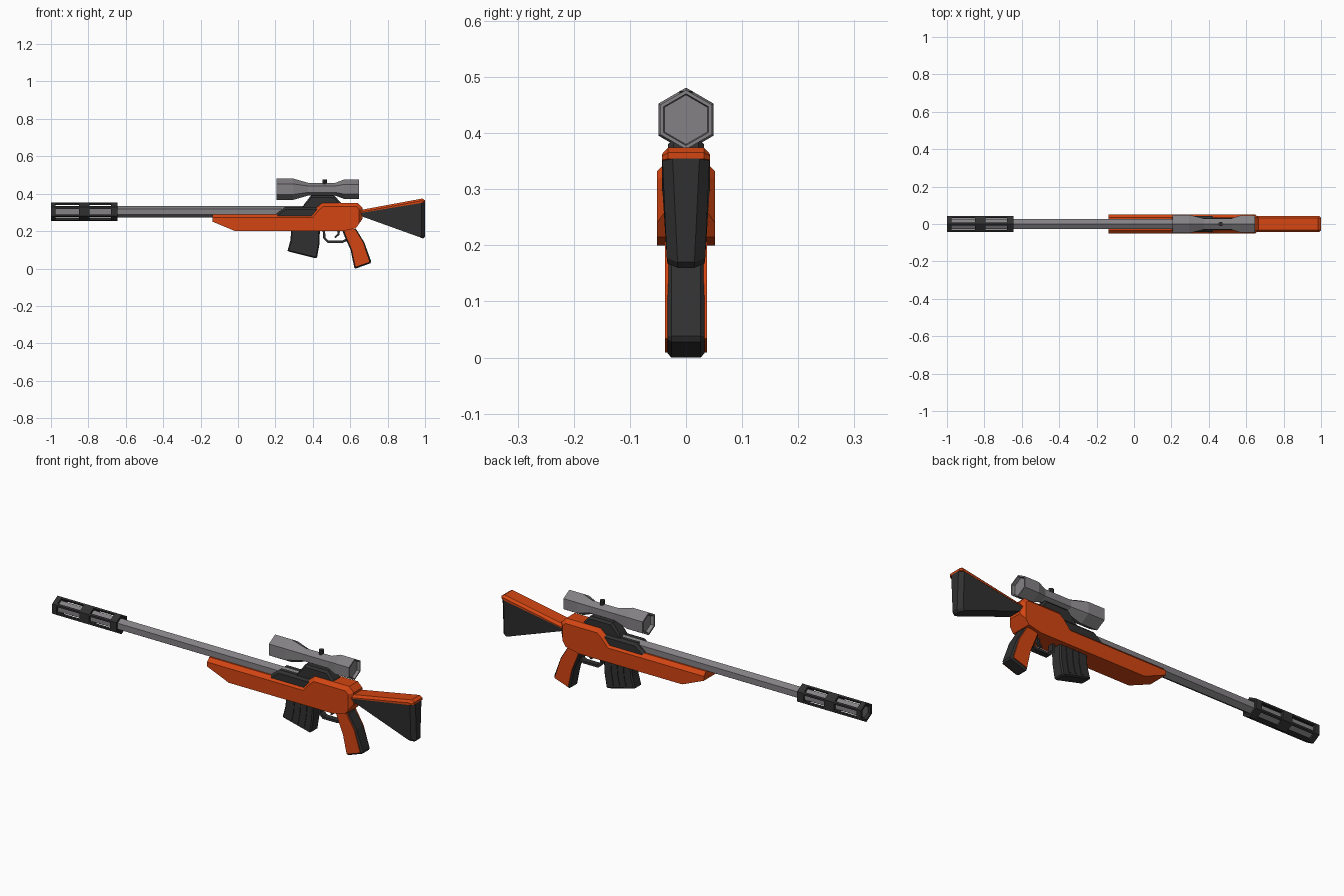
import bpy, bmesh, math
from mathutils import Vector

if "Cube" in bpy.data.objects:
    bpy.data.objects.remove(bpy.data.objects["Cube"])


def material(name, rgb):
    m = bpy.data.materials.new(name)
    m.use_nodes = True
    m.diffuse_color = (*rgb, 1)
    m.node_tree.nodes["Principled BSDF"].inputs["Base Color"].default_value = (*rgb, 1)
    return m


ORANGE = material("burnt orange", (0.65, 0.06, 0.006))
DARK = material("charcoal", (0.03, 0.03, 0.03))
GRAY = material("steel gray", (0.23, 0.22, 0.23))


def finish(name, bm, mat):
    bmesh.ops.recalc_face_normals(bm, faces=bm.faces)
    mesh = bpy.data.meshes.new(name)
    bm.to_mesh(mesh)
    bm.free()
    mesh.materials.append(mat)
    ob = bpy.data.objects.new(name, mesh)
    bpy.context.collection.objects.link(ob)
    return ob


def prism(name, outline, half, mat, chamfer=0, rule=None, y=0, width=None):
    """Side outline in x, z thickened along y; rim edges picked by rule are chamfered."""
    bm = bmesh.new()
    sides = []
    for s in (-1, 1):
        vs = [bm.verts.new((x, y + s * (width(x, z) if width else half), z)) for x, z in outline]
        sides.append(vs)
        bm.faces.new(vs)
    n = len(outline)
    for i in range(n):
        j = (i + 1) % n
        bm.faces.new((sides[0][i], sides[0][j], sides[1][j], sides[1][i]))
    bmesh.ops.recalc_face_normals(bm, faces=bm.faces)
    if chamfer:
        rims = [e for vs in sides for i in range(n)
                for e in [bm.edges.get((vs[i], vs[(i + 1) % n]))]
                if rule is None or rule((vs[i].co + vs[(i + 1) % n].co) / 2)]
        bmesh.ops.bevel(bm, geom=rims, offset=chamfer, segments=1, affect='EDGES')
    return finish(name, bm, mat)


def hex_lathe(name, profile, z, mat, closed=False, sides=6):
    """Hexagonal lathe around the x axis, with a corner pointing up."""
    bm = bmesh.new()
    rings = []
    for x, r in profile:
        rings.append([bm.verts.new((x, r * math.sin(math.tau * k / sides),
                                    z + r * math.cos(math.tau * k / sides)))
                      for k in range(sides)])
    pairs = list(zip(rings, rings[1:]))
    if closed:
        pairs.append((rings[-1], rings[0]))
    else:
        bm.faces.new(rings[0])
        bm.faces.new(rings[-1])
    for a, b in pairs:
        for k in range(sides):
            j = (k + 1) % sides
            bm.faces.new((a[k], a[j], b[j], b[k]))
    return finish(name, bm, mat)


# Stock body with chamfered upper edges
prism("stock_body", [(-0.135, 0.25), (-0.015, 0.2), (0.56, 0.2), (0.63, 0.215),
                     (0.665, 0.265), (0.665, 0.325), (0.64, 0.35), (0.45, 0.35),
                     (0.42, 0.325), (0.39, 0.29), (-0.135, 0.29)],
      0.052, ORANGE, 0.018, lambda c: c.z > 0.28 and c.x > -0.13)

# Barrel
AXIS = 0.304
hex_lathe("barrel", [(-0.99, 0.02), (-0.99, 0.03), (0.42, 0.03)], AXIS, GRAY)

# Slotted muzzle shroud: three collars joined by corner bars
OUT, INN = 0.049, 0.037
for name, a, b in (("front", -1, -0.975), ("middle", -0.85, -0.795), ("rear", -0.68, -0.645)):
    hex_lathe("muzzle_collar_" + name, [(a, INN), (a, OUT), (b, OUT), (b, INN)],
              AXIS, DARK, closed=True)
hex_lathe("muzzle_back_plate", [(-0.66, 0.042), (-0.65, 0.042)], AXIS, DARK)
bm = bmesh.new()
for k in range(6):
    t = math.tau * k / 6
    out = Vector((0, math.sin(t), math.cos(t)))
    # each bar wraps a corner: a five-point section following both flats
    legs = [Vector((0, math.sin(t + s), math.cos(t + s))) for s in (-math.tau / 3, math.tau / 3)]
    p = out * OUT
    section = [p + legs[0] * 0.009, p, p + legs[1] * 0.009,
               out * (OUT - 0.012) + legs[1] * 0.004, out * (OUT - 0.012) + legs[0] * 0.004]
    ends = [[bm.verts.new(v + Vector((x, 0, AXIS))) for v in section] for x in (-0.985, -0.66)]
    for e in ends:
        bm.faces.new(e)
    for i in range(5):
        j = (i + 1) % 5
        bm.faces.new((ends[0][i], ends[0][j], ends[1][j], ends[1][i]))
finish("muzzle_bars", bm, DARK)

# Receiver and scope mount
prism("receiver", [(0.19, 0.28), (0.25, 0.328), (0.50, 0.328), (0.50, 0.28)],
      0.042, DARK, 0.012, lambda c: c.z > 0.29)
prism("scope_mount", [(0.34, 0.32), (0.355, 0.345), (0.39, 0.39), (0.515, 0.39),
                      (0.55, 0.352), (0.55, 0.32)],
      0.032, DARK, 0.01, lambda c: c.z > 0.36)

# Scope with recessed lenses at both ends
hex_lathe("scope", [(0.222, 0.042), (0.206, 0.047), (0.206, 0.057), (0.295, 0.057),
                    (0.375, 0.034), (0.52, 0.034), (0.57, 0.053), (0.647, 0.053),
                    (0.647, 0.046), (0.632, 0.044)], 0.424, GRAY)
bpy.ops.mesh.primitive_cylinder_add(vertices=8, radius=0.012, depth=0.03,
                                    location=(0.463, 0, 0.46))
knob = bpy.context.object
knob.name = "scope_knob"
knob.data.materials.append(DARK)

# Butt: dark wedge narrowing downward, with an orange cheek strip on top
butt = prism("butt", [(0.65, 0.283), (0.97, 0.168), (0.99, 0.16), (1.0, 0.17),
                      (1.0, 0.355), (0.65, 0.298)],
             0.04, DARK, 0.018, lambda c: c.x > 0.985,
             width=lambda x, z: 0.042 if z > 0.29 else 0.033)
prism("cheek_strip", [(0.65, 0.296), (1.0, 0.354), (1.0, 0.365), (0.985, 0.374), (0.65, 0.312)],
      0.043, ORANGE, 0.011, lambda c: c.z > 0.33 or c.x > 0.99)

# Pistol grip: dark core with orange side panels
prism("grip_core", [(0.555, 0.21), (0.572, 0.165), (0.602, 0.10), (0.622, 0.003),
                    (0.63, 0), (0.708, 0.028), (0.712, 0.038), (0.675, 0.14), (0.632, 0.21)]
      , 0.033, DARK, 0.007)
for side, s in (("left", 1), ("right", -1)):
    prism("grip_panel_" + side, [(0.565, 0.21), (0.58, 0.168), (0.608, 0.10), (0.628, 0.009),
                                 (0.703, 0.034), (0.67, 0.138), (0.627, 0.21)],
          0.005, ORANGE, y=s * 0.032)

# Curved magazine with raised ribs
prism("magazine", [(0.285, 0.21), (0.28, 0.15), (0.265, 0.095), (0.275, 0.09),
                   (0.415, 0.055), (0.423, 0.06), (0.435, 0.13), (0.438, 0.21)],
      0.03, DARK, 0.006)
for i in range(3):
    x = 0.325 + i * 0.035
    prism("magazine_rib_%d" % (i + 1),
          [(x, 0.2), (x - 0.004, 0.14), (x - 0.015, 0.095 - i * 0.008),
           (x - 0.005, 0.093 - i * 0.008), (x + 0.006, 0.14), (x + 0.01, 0.2)], 0.033, DARK)

# Trigger guard and trigger
prism("trigger_guard", [(0.452, 0.21), (0.456, 0.16), (0.478, 0.137), (0.56, 0.137),
                        (0.59, 0.15), (0.585, 0.162), (0.556, 0.149), (0.484, 0.149),
                        (0.468, 0.165), (0.465, 0.21)], 0.014, DARK)
prism("trigger", [(0.53, 0.205), (0.532, 0.185), (0.515, 0.168), (0.522, 0.163),
                  (0.542, 0.18), (0.546, 0.205)], 0.007, DARK)
